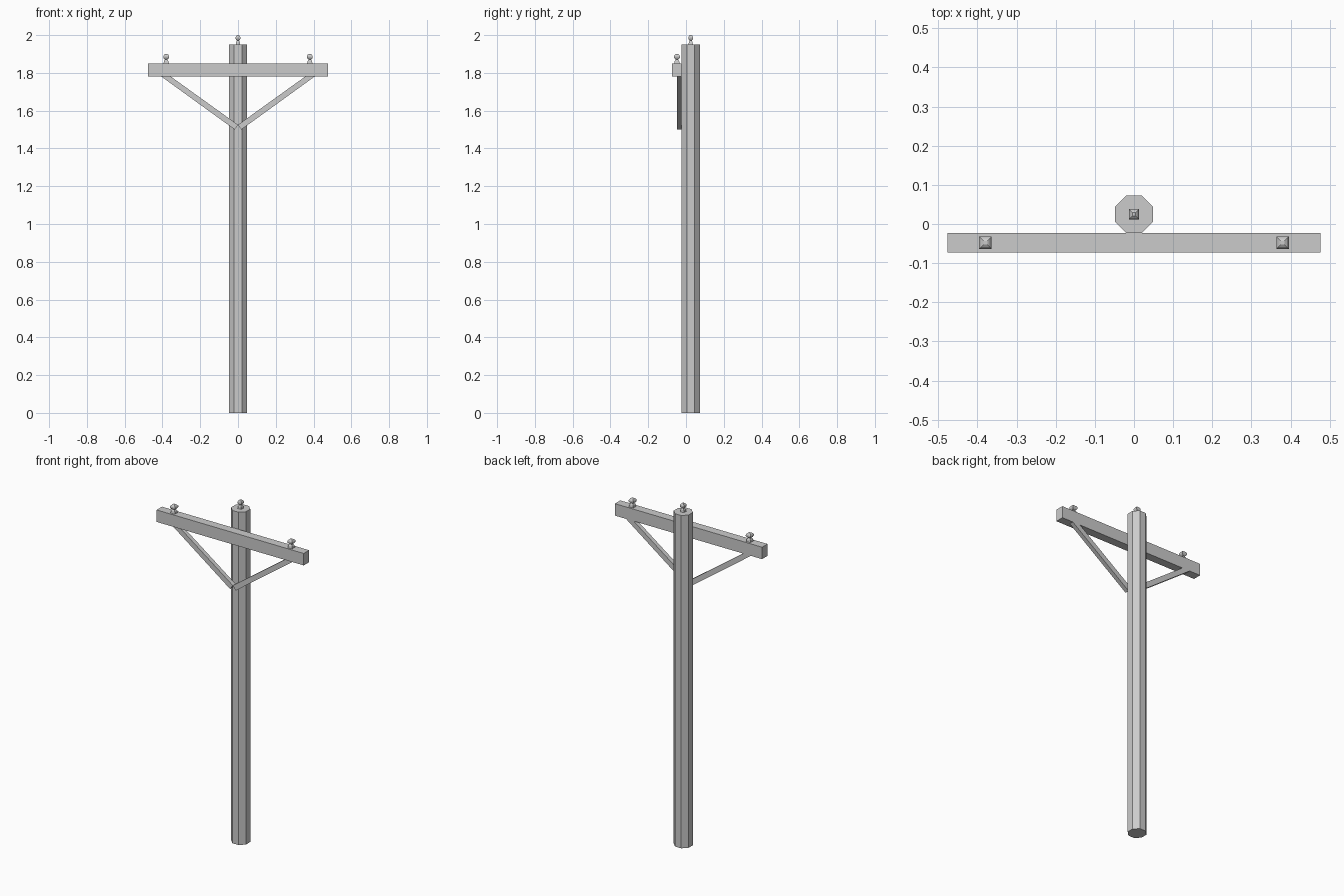
import bpy, bmesh, math

if "Cube" in bpy.data.objects:
    bpy.data.objects.remove(bpy.data.objects["Cube"])


def make(name, build):
    bm = bmesh.new()
    build(bm)
    bmesh.ops.recalc_face_normals(bm, faces=bm.faces)
    me = bpy.data.meshes.new(name)
    bm.to_mesh(me)
    bm.free()
    ob = bpy.data.objects.new(name, me)
    bpy.context.collection.objects.link(ob)
    return ob


def stack(name, profile, sides, loc):
    """Flat-sided turned shape; profile holds (half width across flats, z)."""
    def build(bm):
        k = 1 / math.cos(math.pi / sides)
        rings = [[bm.verts.new((r * k * math.cos((i + .5) * math.tau / sides),
                                r * k * math.sin((i + .5) * math.tau / sides), z))
                  for i in range(sides)] for r, z in profile]
        bm.faces.new(rings[0])
        bm.faces.new(rings[-1])
        for a, b in zip(rings, rings[1:]):
            for i in range(sides):
                j = (i + 1) % sides
                bm.faces.new((a[i], a[j], b[j], b[i]))
    ob = make(name, build)
    ob.location = loc
    return ob


def plate(name, outline, y0, y1):
    """Front (x, z) outline extruded from y0 to y1."""
    def build(bm):
        f = [bm.verts.new((x, y0, z)) for x, z in outline]
        b = [bm.verts.new((x, y1, z)) for x, z in outline]
        bm.faces.new(f)
        bm.faces.new(b)
        for i in range(len(f)):
            j = (i + 1) % len(f)
            bm.faces.new((f[i], f[j], b[j], b[i]))
    return make(name, build)


# Octagonal pole and crossarm on its front
stack("pole", [(0.048, 0), (0.048, 1.95)], 8, (0, 0.025, 0))
plate("crossarm", [(-0.477, 1.78), (0.477, 1.78), (0.477, 1.85), (-0.477, 1.85)],
      -0.073, -0.023)

# Insulator: flared foot, narrow neck, faceted knob
knob = [(0.014, 0), (0.012, 0.012), (0.006, 0.021), (0.011, 0.024),
        (0.0155, 0.031), (0.0155, 0.039), (0.011, 0.046), (0.005, 0.05)]
stack("top_insulator", [(r * 0.83, z) for r, z in knob], 4, (0, 0.025, 1.95))

# Mirrored insulators and diagonal braces
for s, side in ((-1, "left"), (1, "right")):
    stack(side + "_insulator", knob, 4, (s * 0.38, -0.048, 1.85))
    outline = [(0.018, 1.50), (0.405, 1.78), (0.355, 1.78), (0.0, 1.525)]
    plate(side + "_brace", [(s * x, z) for x, z in outline], -0.048, -0.023)
